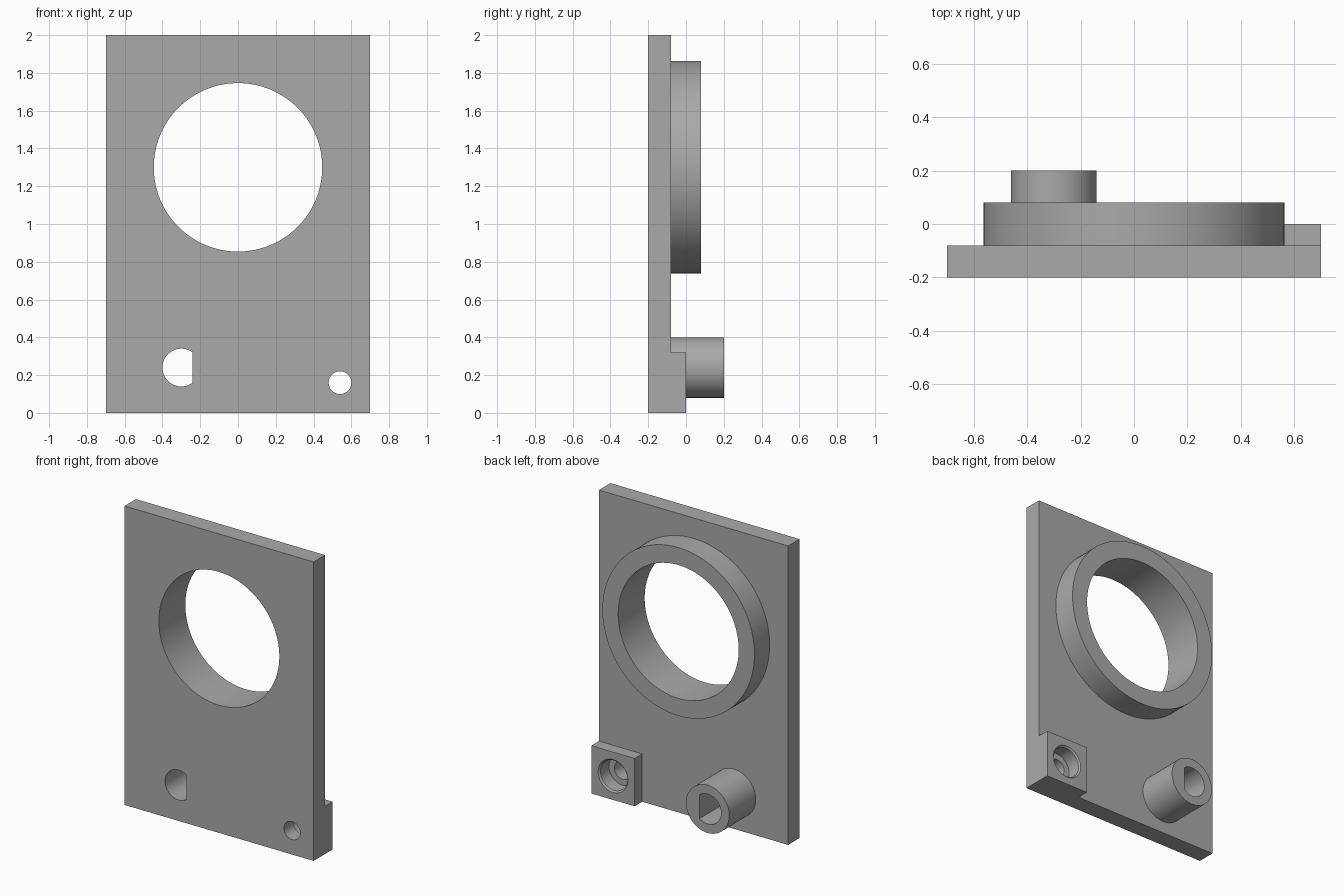
import bpy, math
from mathutils import Matrix

cube = bpy.data.objects.get("Cube")
if cube:
    bpy.data.objects.remove(cube, do_unlink=True)

grey = bpy.data.materials.new("plain_grey")
grey.use_nodes = True
grey.diffuse_color = (0.4, 0.4, 0.4, 1)
grey.node_tree.nodes["Principled BSDF"].inputs["Base Color"].default_value = (0.4, 0.4, 0.4, 1)


def box(name, x0, x1, y0, y1, z0, z1):
    bpy.ops.mesh.primitive_cube_add(size=1, location=((x0 + x1) / 2, (y0 + y1) / 2, (z0 + z1) / 2))
    ob = bpy.context.object
    ob.name = name
    ob.data.transform(Matrix.Diagonal((x1 - x0, y1 - y0, z1 - z0, 1)))
    ob.data.materials.append(grey)
    return ob


def tube(name, x, z, y0, y1, r0, r1=None, sides=96):
    """Round solid along y, radius r0 at y0 and r1 at y1."""
    r1 = r0 if r1 is None else r1
    bpy.ops.mesh.primitive_cone_add(vertices=sides, radius1=r1, radius2=r0, depth=y1 - y0,
                                    location=(x, (y0 + y1) / 2, z))
    ob = bpy.context.object
    ob.name = name
    ob.data.transform(Matrix.Rotation(math.pi / 2, 4, "X"))
    ob.data.materials.append(grey)
    return ob


def combine(ob, other, operation):
    mod = ob.modifiers.new(operation.lower(), "BOOLEAN")
    mod.operation, mod.solver, mod.object = operation, "EXACT", other
    bpy.context.view_layer.objects.active = ob
    bpy.ops.object.modifier_apply(modifier=mod.name)
    bpy.data.objects.remove(other, do_unlink=True)


FRONT, BACK = -0.2, -0.08
RING, BOSS, SCREW = (0, 1.3), (-0.3, 0.24), (0.54, 0.16)

# Mounting plate with the raised ring, shaft boss and corner block
plate = box("mounting_plate", -0.7, 0.7, FRONT, BACK, 0, 2)
combine(plate, box("corner_block", 0.38, 0.7, -0.15, 0, 0, 0.32), "UNION")
combine(plate, tube("raised_ring", *RING, -0.15, 0.08, 0.563), "UNION")
combine(plate, tube("shaft_boss", *BOSS, -0.15, 0.2, 0.16), "UNION")

# Large round opening
combine(plate, tube("ring_bore", *RING, -0.3, 0.3, 0.446), "DIFFERENCE")

# D-shaped shaft hole
bore = tube("shaft_bore", *BOSS, -0.3, 0.3, 0.1)
combine(bore, box("shaft_flat", -0.24, 0, -0.4, 0.4, 0, 0.5), "DIFFERENCE")
combine(plate, bore, "DIFFERENCE")

# Screw hole with a chamfered counterbore behind
combine(plate, tube("screw_bore", *SCREW, -0.3, 0.1, 0.06), "DIFFERENCE")
combine(plate, tube("counterbore", *SCREW, -0.1, 0.1, 0.1), "DIFFERENCE")
combine(plate, tube("mouth_chamfer", *SCREW, -0.01, 0.01, 0.1, 0.12), "DIFFERENCE")

bpy.ops.object.select_all(action="DESELECT")
plate.select_set(True)
bpy.context.view_layer.objects.active = plate
bpy.ops.object.shade_smooth_by_angle(angle=math.radians(30))
